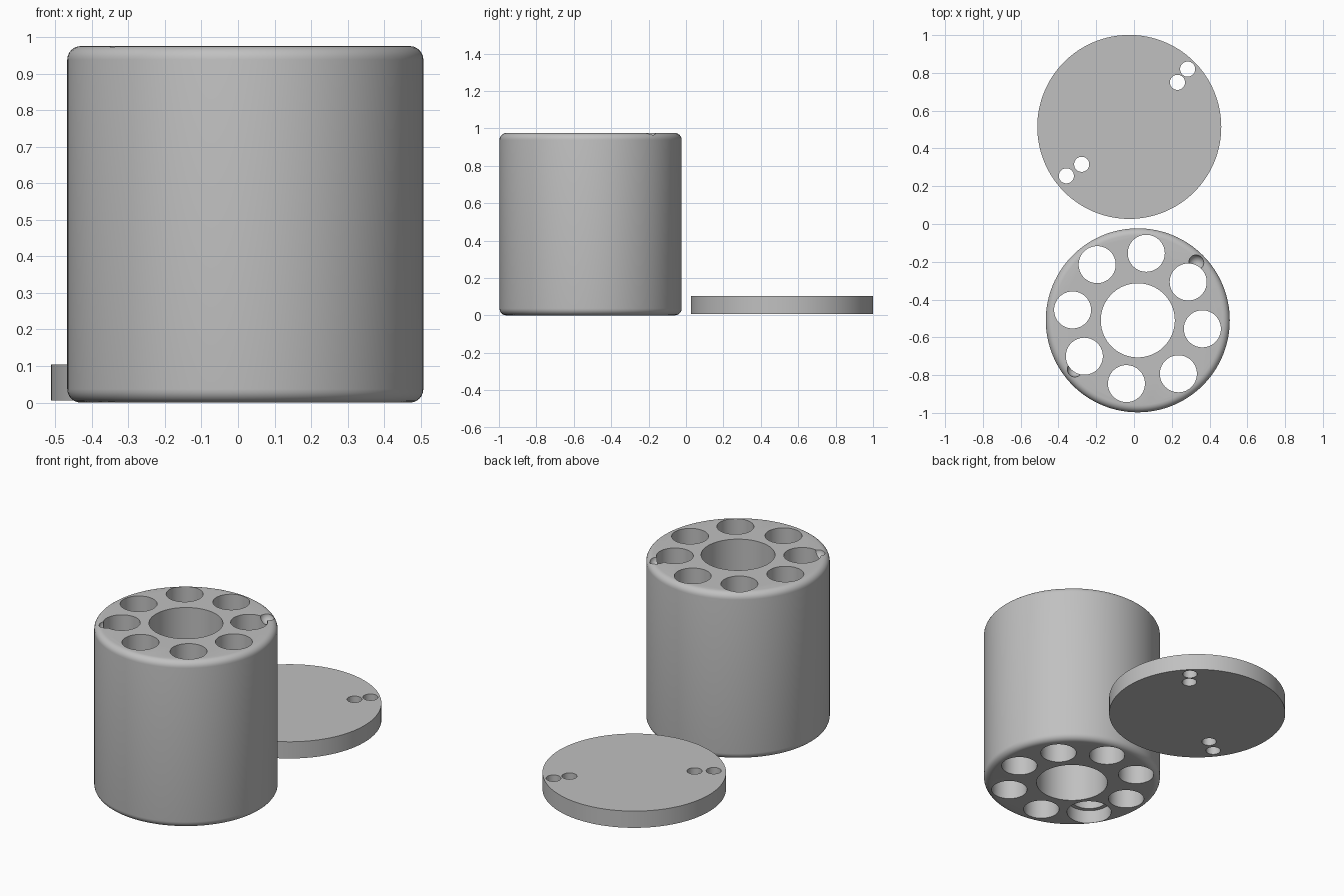
import bpy, math
from mathutils import Vector

if "Cube" in bpy.data.objects:
    bpy.data.objects.remove(bpy.data.objects["Cube"])

grey = bpy.data.materials.new("light grey")
grey.diffuse_color = (0.53, 0.53, 0.53, 1)
grey.use_nodes = True
grey.node_tree.nodes["Principled BSDF"].inputs["Base Color"].default_value = grey.diffuse_color


def cylinder(name, x, y, r, z0, z1, sides=64):
    bpy.ops.mesh.primitive_cylinder_add(vertices=sides, radius=r, depth=z1 - z0,
                                        location=(x, y, (z0 + z1) / 2))
    ob = bpy.context.object
    ob.name = name
    return ob


def apply(ob, mod):
    bpy.context.view_layer.objects.active = ob
    bpy.ops.object.modifier_apply(modifier=mod.name)


def cut(ob, cutter):
    mod = ob.modifiers.new("cut", 'BOOLEAN')
    mod.operation, mod.solver, mod.object = 'DIFFERENCE', 'EXACT', cutter
    apply(ob, mod)
    bpy.data.objects.remove(cutter)


def finish(ob):
    ob.data.materials.clear()
    ob.data.materials.append(grey)
    bpy.ops.object.select_all(action='DESELECT')
    ob.select_set(True)
    bpy.context.view_layer.objects.active = ob
    bpy.ops.object.shade_smooth_by_angle(angle=math.radians(30))


BX, BY, H = 0.02, -0.51, 0.975      # body centre and height
LX, LY = -0.025, 0.514              # lid centre
R = 0.487

# Body with rounded rims
body = cylinder("body", BX, BY, R, 0, H, 128)
bevel = body.modifiers.new("rim", 'BEVEL')
bevel.width, bevel.segments = 0.037, 6
bevel.limit_method, bevel.angle_limit = 'ANGLE', math.radians(40)
apply(body, bevel)

# Central bore and the ring of eight bores
cut(body, cylinder("cutter", BX, BY, 0.196, -0.1, H + 0.1, 96))
ring = [(0.065, -0.155), (-0.195, -0.215), (-0.325, -0.455), (-0.263, -0.70),
        (-0.04, -0.845), (0.235, -0.793), (0.362, -0.555), (0.287, -0.307)]
for x, y in ring:
    cut(body, cylinder("cutter", x, y, 0.098, -0.1, H + 0.1))

# Wider recess under one bore
cut(body, cylinder("cutter", -0.263, -0.70, 0.122, -0.1, 0.08))

# Shallow round dimples on the top rim
for x, y in ((0.33, -0.203), (-0.313, -0.77)):
    bpy.ops.mesh.primitive_uv_sphere_add(segments=32, ring_count=16, radius=0.04,
                                         location=(x, y, H))
    cut(body, bpy.context.object)
finish(body)

# Lid disc with two pairs of pin holes
lid = cylinder("lid", LX, LY, R, 0.006, 0.104, 128)
for x, y in ((0.23, 0.75), (0.284, 0.82), (-0.277, 0.316), (-0.358, 0.255)):
    cut(lid, cylinder("cutter", x, y, 0.04, -0.1, 0.2, 48))
finish(lid)
